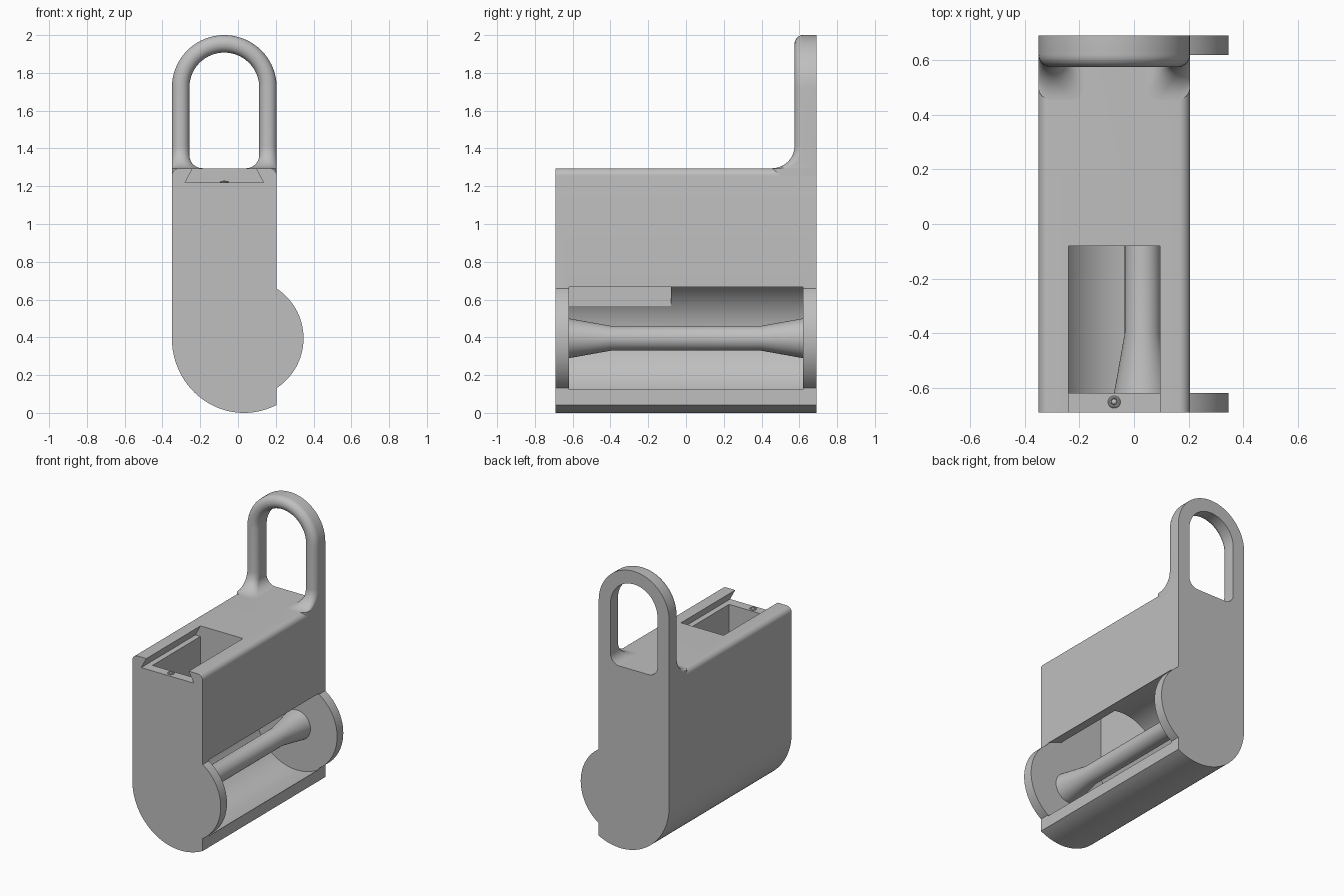
import bpy, bmesh, math
from math import pi, sin, cos, sqrt

old = bpy.data.objects.get("Cube")
if old:
    bpy.data.objects.remove(old, do_unlink=True)

grey = bpy.data.materials.new("plain grey")
grey.use_nodes = True
COLOUR = (0.52, 0.52, 0.52, 1)
grey.diffuse_color = COLOUR
grey.node_tree.nodes["Principled BSDF"].inputs["Base Color"].default_value = COLOUR

LEFT, RIGHT, TOP = -0.35, 0.205, 1.295
FRONT, BACK, INNER = -0.69, 0.69, 0.62
AX, AZ = 0.032, 0.395          # spool axis
MID, ARCH = (LEFT + RIGHT) / 2, 1.7225


def loft(name, rings):
    """Skin a list of equal-length point rings and cap both ends."""
    bm = bmesh.new()
    loops = [[bm.verts.new(p) for p in ring] for ring in rings]
    n = len(loops[0])
    for a, b in zip(loops, loops[1:]):
        for i in range(n):
            j = (i + 1) % n
            bm.faces.new((a[i], a[j], b[j], b[i]))
    bm.faces.new(loops[0])
    bm.faces.new(loops[-1])
    bmesh.ops.recalc_face_normals(bm, faces=bm.faces)
    me = bpy.data.meshes.new(name)
    bm.to_mesh(me)
    bm.free()
    ob = bpy.data.objects.new(name, me)
    bpy.context.collection.objects.link(ob)
    me.materials.append(grey)
    return ob


def extrude(name, outline, y0, y1):
    return loft(name, [[(x, y, z) for x, z in outline] for y in (y0, y1)])


def arc(cx, cz, rx, rz, a0, a1, n):
    return [(cx + rx * cos(a0 + (a1 - a0) * i / n),
             cz + rz * sin(a0 + (a1 - a0) * i / n)) for i in range(n + 1)]


def turned(name, stations, n=64):
    """Round part along the spool axis from (y, radius) stations."""
    return loft(name, [[(AX + r * cos(2 * pi * i / n), y, AZ + r * sin(2 * pi * i / n))
                        for i in range(n)] for y, r in stations])


def smooth(ob):
    bpy.ops.object.select_all(action="DESELECT")
    ob.select_set(True)
    bpy.context.view_layer.objects.active = ob
    bpy.ops.object.shade_smooth_by_angle(angle=math.radians(30))


def cut(ob, cutter):
    m = ob.modifiers.new("cut", "BOOLEAN")
    m.operation, m.solver, m.object = "DIFFERENCE", "EXACT", cutter
    bpy.context.view_layer.objects.active = ob
    bpy.ops.object.modifier_apply(modifier=m.name)
    bpy.data.objects.remove(cutter, do_unlink=True)


# Housing: rounded bottom, softened top edges
E = 0.04
rx = AX - LEFT
end = -math.acos((RIGHT - AX) / rx)
outline = arc(AX, AZ, rx, AZ, -pi, end, 40)
outline += arc(RIGHT - E, TOP - E, E, E, 0, pi / 2, 8)
outline += arc(LEFT + E, TOP - E, E, E, pi / 2, pi, 8)
housing = extrude("housing", outline, FRONT, BACK)

# Spool chamber, loading shaft and dovetail lid slot
S0, S1, SLOT_END, SHELF = -0.24, 0.095, -0.08, 1.22
cut(housing, turned("chamber_cutter", [(-INNER, 0.322), (INNER, 0.322)], 96))
shaft = [(S0, AZ), (S1, AZ), (S1, TOP + 0.1), (S0, TOP + 0.1)]
cut(housing, extrude("shaft_cutter", shaft, -INNER, SLOT_END))
slope = 0.04
dovetail = [(S0 - slope, SHELF), (S1 + slope, SHELF), (S1, TOP),
            (S1, TOP + 0.1), (S0, TOP + 0.1), (S0, TOP)]
cut(housing, extrude("slot_cutter", dovetail, FRONT - 0.1, SLOT_END))
smooth(housing)

# End cheeks that project past the open side
for name, y0, y1 in (("front_cheek", FRONT, -INNER), ("back_cheek", INNER, BACK)):
    smooth(turned(name, [(y0, 0.315), (y1, 0.315)], 96))

# Spool with flared ends
smooth(turned("spool", [(-INNER - 0.01, 0.107), (-0.4, 0.066),
                        (0.4, 0.066), (INNER + 0.01, 0.107)]))

# Lid catch on the slot shelf: low ring with a small dome
bpy.ops.mesh.primitive_torus_add(major_radius=0.017, minor_radius=0.006,
                                 major_segments=24, minor_segments=8,
                                 location=(-0.0725, -0.652, SHELF + 0.002))
ring = bpy.context.object
bpy.ops.mesh.primitive_uv_sphere_add(segments=16, ring_count=8, radius=0.011,
                                     location=(-0.0725, -0.652, SHELF))
dome = bpy.context.object
for ob, name in ((ring, "catch_ring"), (dome, "catch_dome")):
    ob.name = name
    ob.data.materials.append(grey)
    smooth(ob)

# Hanging loop: one rounded section swept up, over and down, with flared feet
PLATE, R_OUT, R_IN = 0.575, (RIGHT - LEFT) / 2, 0.185
FILLET, CORNER, ROUND = 0.12, 0.07, 0.045


def flare(radius, h):
    d = min(max(radius - h, 0), radius)
    return radius - sqrt(radius * radius - d * d)


def section(inner, front):
    """(distance from centre, y) points from outer back round to inner back."""
    pts = [(R_OUT, BACK)]
    pts += arc(R_OUT - ROUND, front + ROUND, ROUND, ROUND, 0, -pi / 2, 8)
    pts += arc(inner + ROUND, front + ROUND, ROUND, ROUND, -pi / 2, -pi, 8)
    return pts + [(inner, BACK)]


heights = [-0.045] + [FILLET * (1 - cos(pi / 2 * i / 12)) for i in range(13)]
feet = [(TOP + h, section(R_IN - flare(CORNER, h), PLATE - flare(FILLET, h)))
        for h in heights]
rings = [[(MID + d, y, z) for d, y in s] for z, s in feet]
plain = section(R_IN, PLATE)
for i in range(49):
    a = pi * i / 48
    rings.append([(MID + d * cos(a), y, ARCH + d * sin(a)) for d, y in plain])
rings += [[(MID - d, y, z) for d, y in s] for z, s in reversed(feet)]
smooth(loft("hanging_loop", rings))
